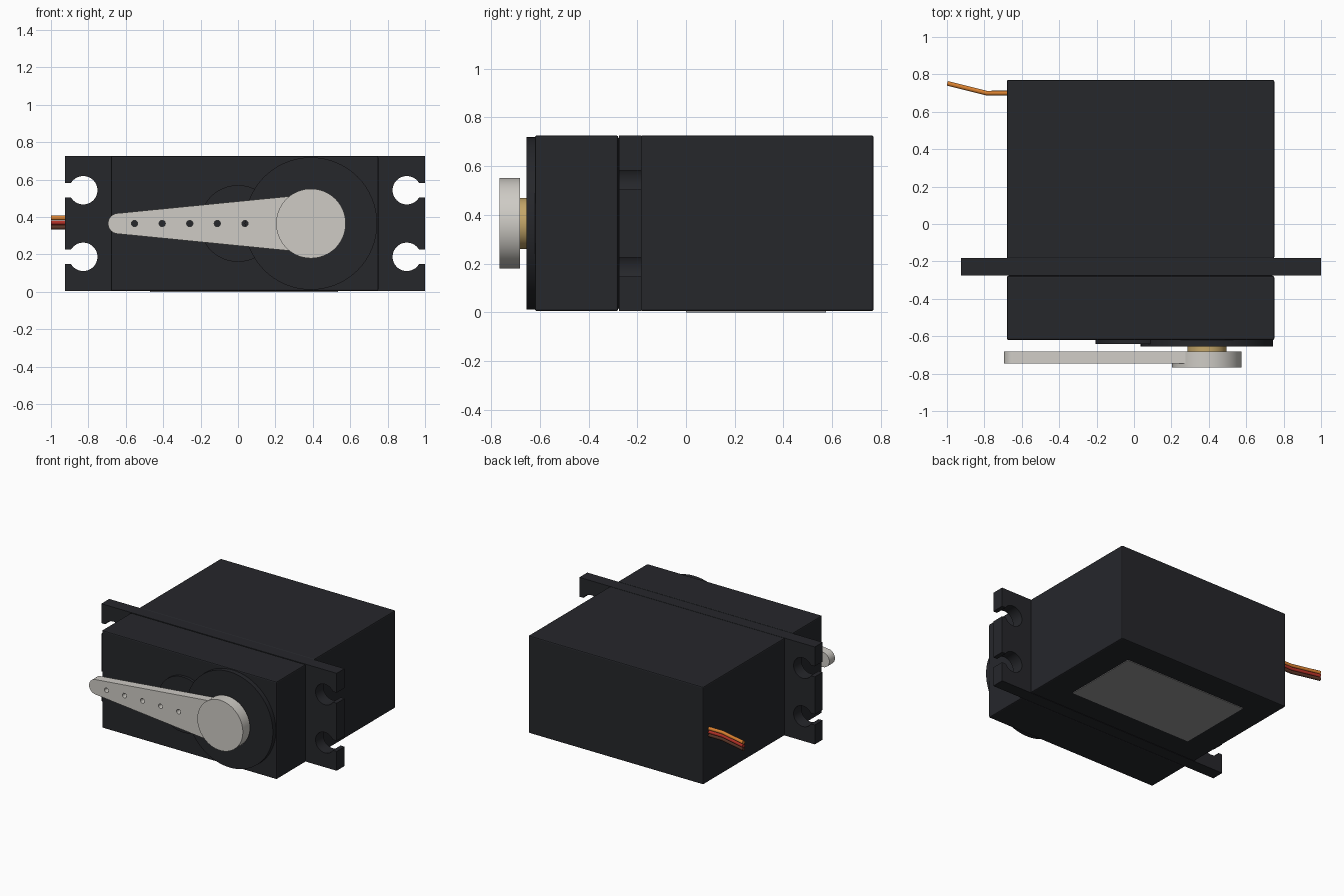
import bpy, bmesh
from math import pi, sin, cos, asin, sqrt, radians
from mathutils import Matrix

if "Cube" in bpy.data.objects:
    bpy.data.objects.remove(bpy.data.objects["Cube"])


def material(name, rgb):
    m = bpy.data.materials.new(name)
    m.diffuse_color = (*rgb, 1)
    m.use_nodes = True
    m.node_tree.nodes["Principled BSDF"].inputs["Base Color"].default_value = m.diffuse_color
    return m


BLACK = material("black_plastic", (0.019, 0.020, 0.024))
IVORY = material("ivory_plastic", (0.62, 0.60, 0.56))
BRASS = material("brass", (0.55, 0.38, 0.14))
SILVER = material("label_grey", (0.30, 0.30, 0.30))
CZ = 0.365          # centre height of the case
AXLE_X = 0.39       # output shaft position


def mesh_object(name, bm, mat, smooth=False):
    me = bpy.data.meshes.new(name)
    bm.to_mesh(me)
    bm.free()
    ob = bpy.data.objects.new(name, me)
    bpy.context.collection.objects.link(ob)
    me.materials.append(mat)
    if smooth:
        smooth_object(ob)
    return ob


def smooth_object(ob):
    bpy.ops.object.select_all(action='DESELECT')
    ob.select_set(True)
    bpy.context.view_layer.objects.active = ob
    bpy.ops.object.shade_smooth_by_angle(angle=radians(30))


def box(name, x, y, z, mat, bevel=0.0):
    bm = bmesh.new()
    bmesh.ops.create_cube(bm, size=1)
    for v in bm.verts:
        for i, (lo, hi) in enumerate((x, y, z)):
            v.co[i] = lo if v.co[i] < 0 else hi
    ob = mesh_object(name, bm, mat)
    if bevel:
        mod = ob.modifiers.new("edges", 'BEVEL')
        mod.width, mod.segments = bevel, 2
    return ob


def disc(name, x, r, y0, y1, mat):
    bm = bmesh.new()
    bmesh.ops.create_cone(bm, cap_ends=True, segments=64, radius1=r, radius2=r, depth=y1 - y0,
                          matrix=Matrix.Translation((x, (y0 + y1) / 2, CZ)) @ Matrix.Rotation(pi / 2, 4, 'X'))
    return mesh_object(name, bm, mat, True)


def arc(x, z, r, a0, a1, n=24):
    return [(x + r * cos(a0 + (a1 - a0) * i / n), z + r * sin(a0 + (a1 - a0) * i / n)) for i in range(n + 1)]


def plate(name, loops, y0, y1, mat):
    """Extruded front-view outline; loops after the first become holes."""
    cu = bpy.data.curves.new(name, 'CURVE')
    cu.dimensions, cu.fill_mode, cu.extrude = '2D', 'BOTH', (y1 - y0) / 2
    for pts in loops:
        s = cu.splines.new('POLY')
        s.points.add(len(pts) - 1)
        for p, (x, z) in zip(s.points, pts):
            p.co = (x, z, 0, 1)
        s.use_cyclic_u = True
    ob = bpy.data.objects.new(name, cu)
    bpy.context.collection.objects.link(ob)
    bpy.context.view_layer.update()
    bm = bmesh.new()
    me = ob.evaluated_get(bpy.context.evaluated_depsgraph_get()).to_mesh()
    bm.from_mesh(me)
    bpy.data.objects.remove(ob)
    bmesh.ops.remove_doubles(bm, verts=bm.verts, dist=1e-5)
    bm.transform(Matrix.Translation((0, (y0 + y1) / 2, 0)) @ Matrix.Rotation(pi / 2, 4, 'X'))
    bmesh.ops.recalc_face_normals(bm, faces=bm.faces)
    return mesh_object(name, bm, mat, True)


# Case: rear and front shells, joined by a core behind the flange
box("rear_case", (-0.68, 0.75), (-0.185, 0.77), (0.005, 0.726), BLACK, 0.008)
box("front_case", (-0.68, 0.75), (-0.62, -0.278), (0.005, 0.726), BLACK, 0.008)
box("case_core", (-0.67, 0.74), (-0.29, -0.17), (0.015, 0.716), BLACK)

# Mounting flange: each end has two round holes open to the edge
MID, HALF, HOLE, R, SLOT = 0.0375, 0.9625, 0.865, 0.076, 0.039
half = [(HALF, -0.36)]
open_angle = asin(SLOT / R)
for h in (-0.178, 0.178):
    half.append((HALF, h - SLOT))
    half += arc(HOLE, h, R, 2 * pi - open_angle, open_angle, 40)
    half.append((HALF, h + SLOT))
half.append((HALF, 0.36))
outline = half + [(-x, -z) for x, z in half]
plate("mounting_flange", [[(MID + x, CZ + z) for x, z in outline]], -0.275, -0.183, BLACK)

# Gear covers and output shaft
disc("gear_cover_large", AXLE_X, 0.354, -0.655, -0.60, BLACK)
disc("gear_cover_small", 0.0, 0.205, -0.641, -0.60, BLACK)
disc("output_shaft", AXLE_X, 0.105, -0.70, -0.64, BRASS)

# Horn: round hub and tapered arm with five holes
disc("horn_hub", AXLE_X, 0.186, -0.766, -0.682, IVORY)
arm = [(0.30, CZ - 0.148), (0.30, CZ + 0.148)] + arc(-0.64, CZ, 0.055, pi / 2 + 0.1, 3 * pi / 2 - 0.1)
holes = [arc(-0.553 + 0.1475 * i, CZ, 0.017, 0, 2 * pi * 19 / 20, 19) for i in range(5)]
plate("horn_arm", [arm] + holes, -0.747, -0.682, IVORY)

# Underside label
box("bottom_label", (-0.47, 0.535), (0.0, 0.575), (0.0, 0.012), SILVER)

# Three-wire ribbon cable
for i, (name, rgb) in enumerate((("brown", (0.10, 0.035, 0.02)), ("red", (0.45, 0.03, 0.02)),
                                 ("orange", (0.70, 0.22, 0.03)))):
    cu = bpy.data.curves.new("wire_" + name, 'CURVE')
    cu.dimensions, cu.bevel_depth, cu.bevel_resolution, cu.use_fill_caps = '3D', 0.0125, 3, True
    s = cu.splines.new('POLY')
    path = [(-0.66, 0.70), (-0.79, 0.70), (-0.998, 0.752)]
    s.points.add(len(path) - 1)
    for p, (x, y) in zip(s.points, path):
        p.co = (x, y, 0.345 + 0.025 * i, 1)
    cu.materials.append(material("wire_" + name, rgb))
    bpy.context.collection.objects.link(bpy.data.objects.new("wire_" + name, cu))
